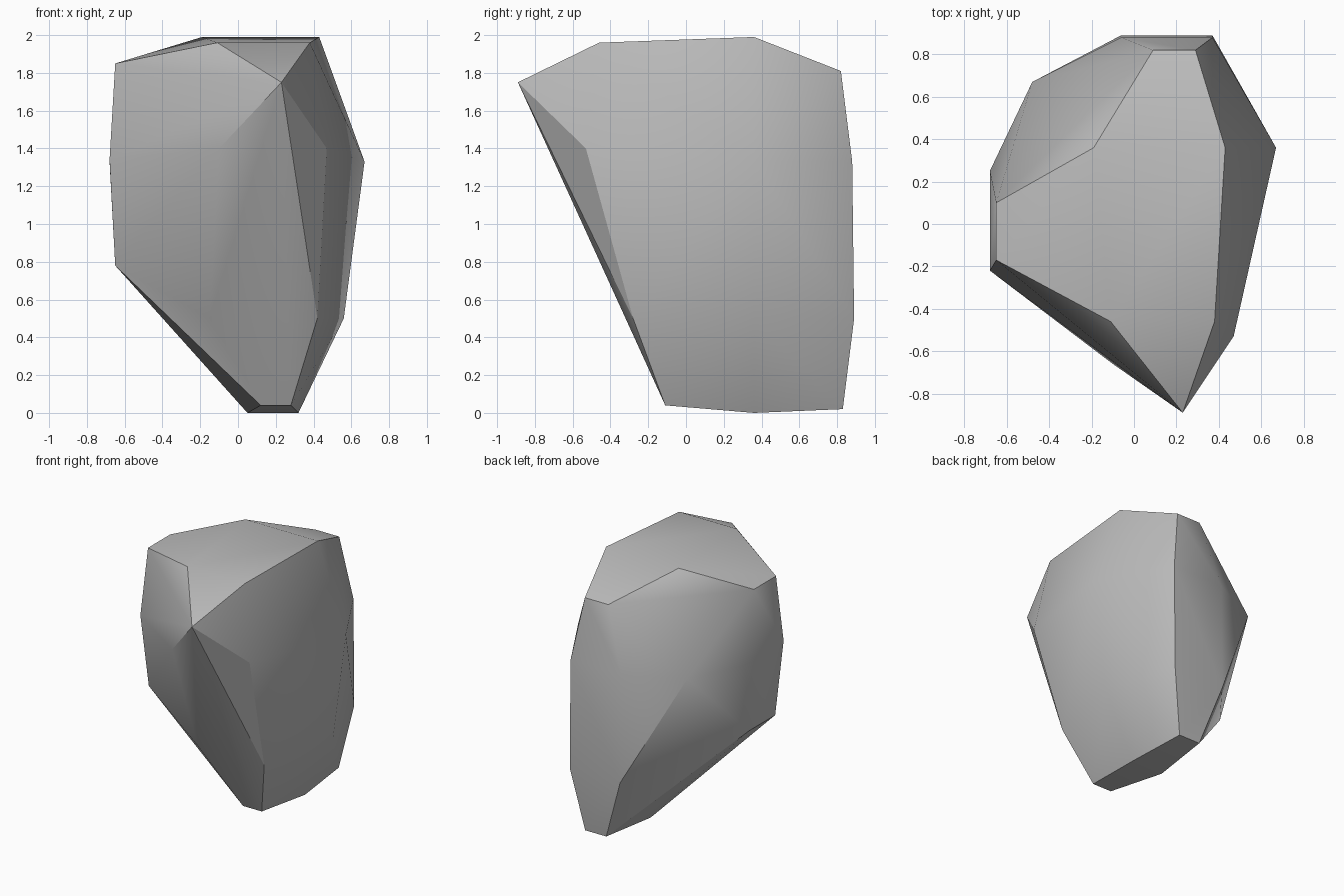
import bpy
import bmesh
import math
from mathutils import Vector

# Remove the default object
default_cube = bpy.data.objects.get("Cube")
if default_cube:
    bpy.data.objects.remove(default_cube, do_unlink=True)


def make_material(name, colour):
    material = bpy.data.materials.new(name)
    material.use_nodes = True
    material.diffuse_color = colour
    shader = next(n for n in material.node_tree.nodes if n.type == "BSDF_PRINCIPLED")
    shader.inputs["Base Color"].default_value = colour
    return material


def add_edge(points, y, z, *xs):
    """Add a row of corners that share the same depth and height."""
    for x in xs:
        points.append(Vector((x, y, z)))


def hull_object(name, points, material):
    """Wrap the corners in a convex skin and keep only its outer faces."""
    bm = bmesh.new()
    for point in points:
        bm.verts.new(point)
    result = bmesh.ops.convex_hull(bm, input=bm.verts[:])
    loose = {v for v in result["geom_interior"] + result["geom_unused"]
             if isinstance(v, bmesh.types.BMVert)}
    bmesh.ops.delete(bm, geom=list(loose), context="VERTS")
    bmesh.ops.recalc_face_normals(bm, faces=bm.faces[:])
    mesh = bpy.data.meshes.new(name)
    bm.to_mesh(mesh)
    bm.free()
    mesh.materials.append(material)
    rock = bpy.data.objects.new(name, mesh)
    bpy.context.collection.objects.link(rock)
    return rock


corners = []

# Flat crown, with the pointed brow at the front
add_edge(corners, -.89, 1.75, .23)
add_edge(corners, -.46, 1.96, -.11, .38)
add_edge(corners, .36, 1.99, -.19, .43)
add_edge(corners, .82, 1.81, .09, .29)
add_edge(corners, -.17, 1.85, -.65)
add_edge(corners, .1, 1.85, -.65)

# Widest belt
add_edge(corners, -.66, 1.4, -.1)
add_edge(corners, -.53, 1.4, .47)
add_edge(corners, -.22, 1.34, -.68)
add_edge(corners, .25, 1.33, -.68)
add_edge(corners, .36, 1.33, .67)
add_edge(corners, .67, 1.33, -.48)
add_edge(corners, .88, 1.33, -.06, .37)

# Lower belt, cut away on one side
add_edge(corners, -.16, .78, -.65)
add_edge(corners, .16, .78, -.65)
add_edge(corners, -.28, .5, -.15, .42)
add_edge(corners, .36, .5, .56)
add_edge(corners, .89, .5, -.06, .37)

# Narrow foot
add_edge(corners, -.11, .04, .12, .28)
add_edge(corners, .36, 0, .05, .32)
add_edge(corners, .83, .02, .1, .28)

# Stone with soft facets and crisp main ridges
stone_grey = make_material("stone grey", (.5, .5, .5, 1))
rock = hull_object("rock", corners, stone_grey)
bpy.ops.object.select_all(action="DESELECT")
rock.select_set(True)
bpy.context.view_layer.objects.active = rock
bpy.ops.object.shade_smooth_by_angle(angle=math.radians(30))
